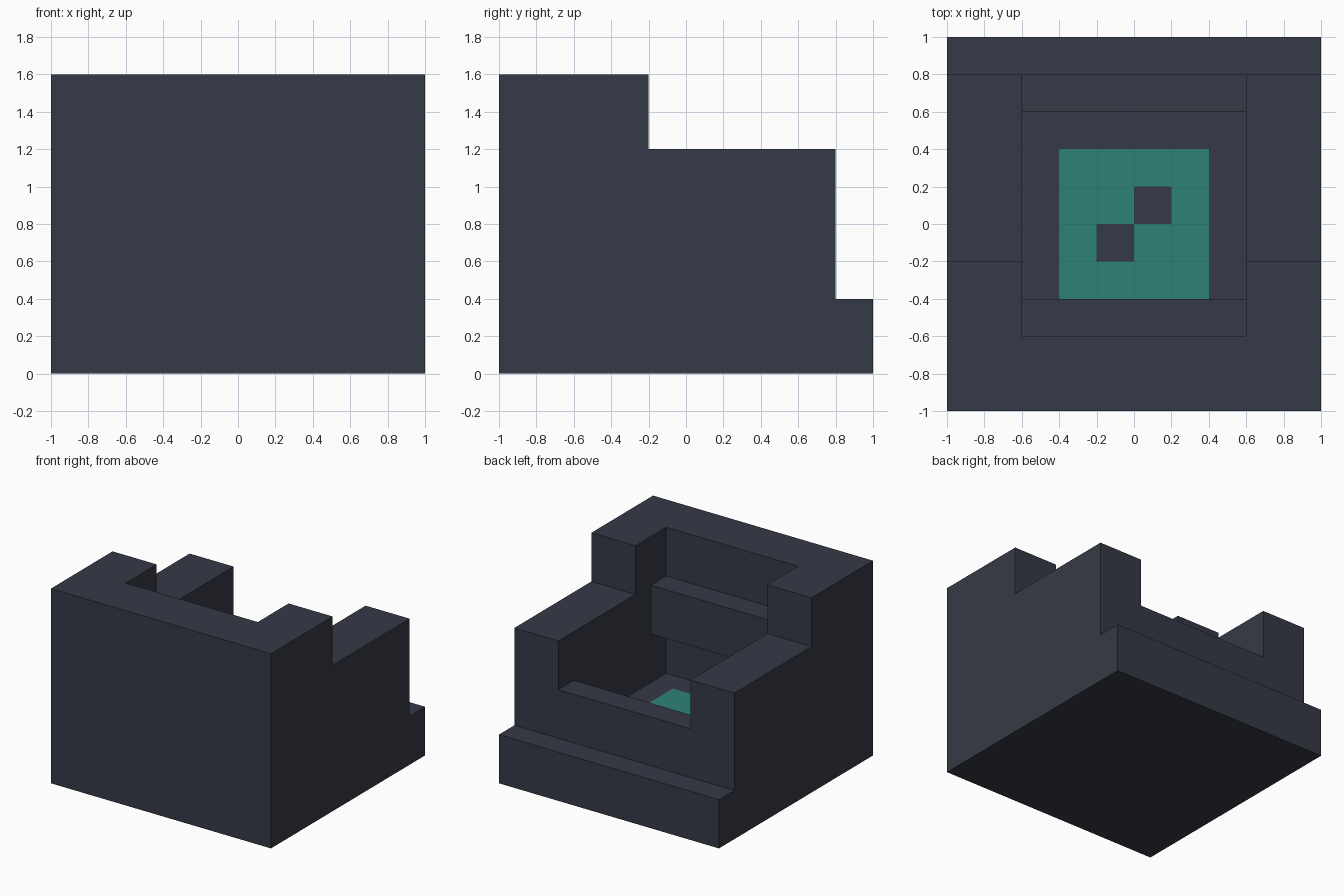
import bpy
import bmesh

cube = bpy.data.objects.get("Cube")
if cube:
    bpy.data.objects.remove(cube, do_unlink=True)


def material(name, color):
    mat = bpy.data.materials.new(name)
    mat.use_nodes = True
    mat.diffuse_color = color
    mat.node_tree.nodes["Principled BSDF"].inputs["Base Color"].default_value = color
    return mat


def extrude_profile(name, profile, half_width, mat):
    """Extrude a (y, z) outline across x, centred on x = 0."""
    bm = bmesh.new()
    face = bm.faces.new([bm.verts.new((-half_width, y, z)) for y, z in profile])
    moved = bmesh.ops.extrude_face_region(bm, geom=[face])["geom"]
    verts = [v for v in moved if isinstance(v, bmesh.types.BMVert)]
    bmesh.ops.translate(bm, verts=verts, vec=(2 * half_width, 0, 0))
    bmesh.ops.recalc_face_normals(bm, faces=bm.faces)
    mesh = bpy.data.meshes.new(name)
    bm.to_mesh(mesh)
    bm.free()
    mesh.materials.append(mat)
    obj = bpy.data.objects.new(name, mesh)
    bpy.context.collection.objects.link(obj)
    return obj


slate = material("dark_slate", (0.036, 0.042, 0.061, 1))
teal = material("teal", (0.027, 0.223, 0.188, 1))

# Stepped outer housing
housing = extrude_profile("housing", [
    (-1, 0), (1, 0), (1, 0.4), (0.8, 0.4), (0.8, 1.2),
    (-0.2, 1.2), (-0.2, 1.6), (-1, 1.6)], 1, slate)

# Hollow with a raised sill at the back and an overhanging ledge at the front
hollow = extrude_profile("hollow_cutter", [
    (-0.6, 0.4), (0.6, 0.4), (0.6, 0.8), (1.2, 0.8), (1.2, 2), (-0.6, 2),
    (-0.6, 1.2), (-0.4, 1.2), (-0.4, 0.8), (-0.6, 0.8)], 0.6, slate)
hollow.hide_render = True
cut = housing.modifiers.new("hollow", "BOOLEAN")
cut.operation = "DIFFERENCE"
cut.solver = "EXACT"
cut.object = hollow
bpy.context.view_layer.objects.active = housing
bpy.ops.object.modifier_apply(modifier=cut.name)
bpy.data.objects.remove(hollow, do_unlink=True)

# Floor panel of square tiles, two of them dark
tile, thickness, floor = 0.2, 0.004, 0.4
bm = bmesh.new()
bmesh.ops.create_grid(bm, x_segments=4, y_segments=4, size=2 * tile)
for f in bm.faces:
    c = f.calc_center_median()
    inner = max(abs(c.x), abs(c.y)) < tile
    f.material_index = int(inner and c.x * c.y > 0)
rim = bmesh.ops.extrude_face_region(bm, geom=bm.faces[:])["geom"]
bmesh.ops.translate(bm, verts=[v for v in rim if isinstance(v, bmesh.types.BMVert)],
                    vec=(0, 0, thickness))
bmesh.ops.recalc_face_normals(bm, faces=bm.faces)
mesh = bpy.data.meshes.new("floor_tiles")
bm.to_mesh(mesh)
bm.free()
mesh.materials.append(teal)
mesh.materials.append(slate)
tiles = bpy.data.objects.new("floor_tiles", mesh)
tiles.location.z = floor
bpy.context.collection.objects.link(tiles)
